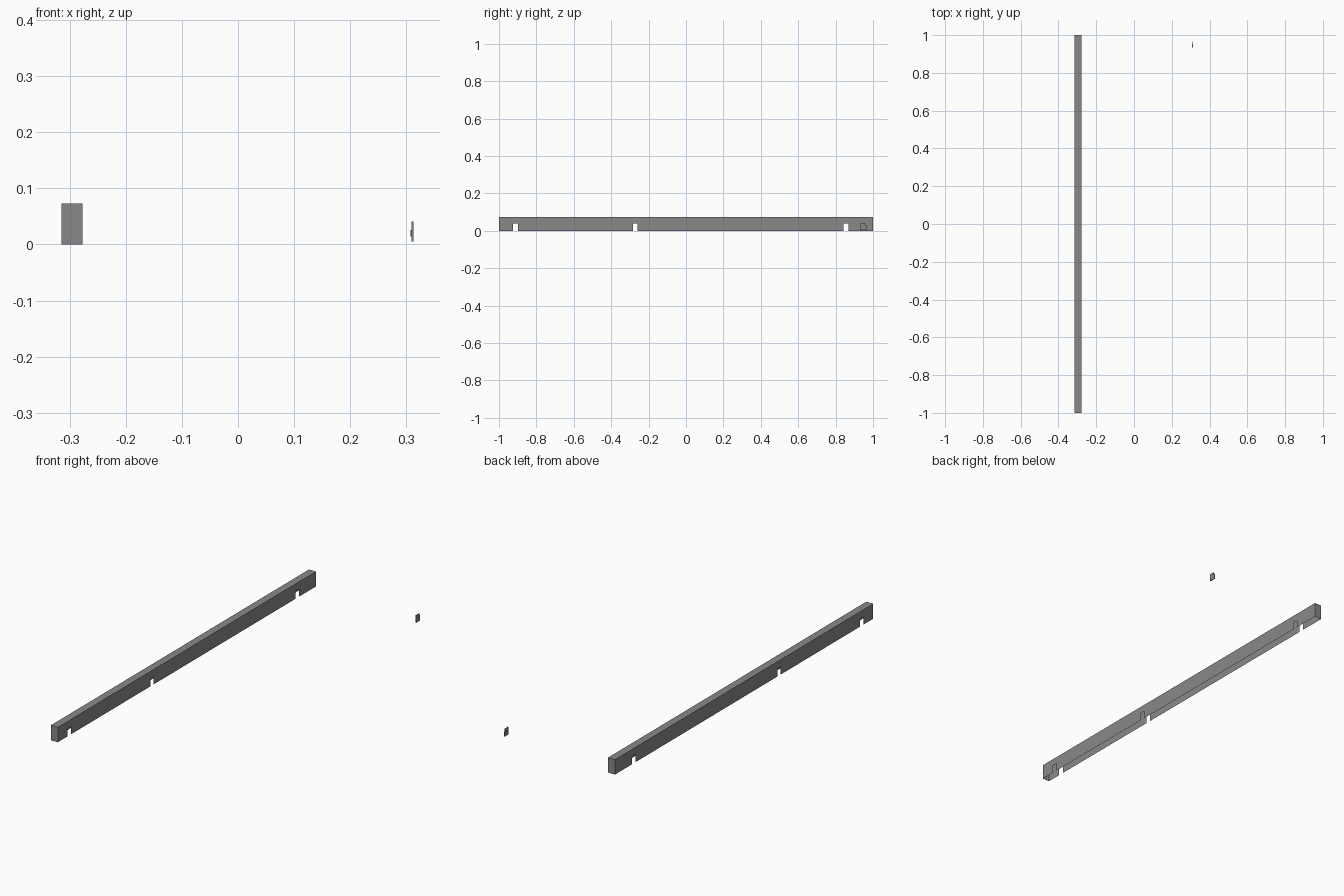
import bpy

if "Cube" in bpy.data.objects:
    bpy.data.objects.remove(bpy.data.objects["Cube"])

grey = bpy.data.materials.new("mid_grey")
grey.diffuse_color = (0.25, 0.25, 0.25, 1)
grey.use_nodes = True
grey.node_tree.nodes["Principled BSDF"].inputs["Base Color"].default_value = grey.diffuse_color

X0, X1, H = -0.315, -0.277, 0.073
NOTCHES = [(-0.925, -0.898), (-0.283, -0.258), (0.841, 0.868)]
NOTCH_H = 0.038


def make(name, verts, faces):
    me = bpy.data.meshes.new(name)
    me.from_pydata(verts, [], faces)
    me.materials.append(grey)
    ob = bpy.data.objects.new(name, me)
    bpy.context.collection.objects.link(ob)
    return ob


def box(name, lo, hi):
    v = [(x, y, z) for x in (lo[0], hi[0]) for y in (lo[1], hi[1]) for z in (lo[2], hi[2])]
    f = [(0, 1, 3, 2), (4, 6, 7, 5), (0, 4, 5, 1), (2, 3, 7, 6), (0, 2, 6, 4), (1, 5, 7, 3)]
    return make(name, v, f)


# Hollow skirting rail, open underneath, side profile with notches
profile = [(-1, H), (-1, 0)]
for a, b in NOTCHES:
    profile += [(a, 0), (a, NOTCH_H), (b, NOTCH_H), (b, 0)]
profile += [(1, 0), (1, H)]
n = len(profile)
verts = [(x, y, z) for x in (X0, X1) for y, z in profile]
faces = [tuple(reversed(range(n))), tuple(range(n, 2 * n)),
         (0, n, 2 * n - 1, n - 1),          # top
         (0, 1, n + 1, n),                  # front end
         (n - 1, 2 * n - 1, 2 * n - 2, n - 2)]  # back end
make("skirting_rail", verts, faces)

# Small wall plate on the opposite side, with a raised block
box("wall_plate", (0.309, 0.933, 0.005), (0.313, 0.957, 0.041))
box("plate_block", (0.307, 0.940, 0.014), (0.309, 0.950, 0.026))
box("plate_side", (0.309, 0.957, 0.005), (0.312, 0.965, 0.030))
